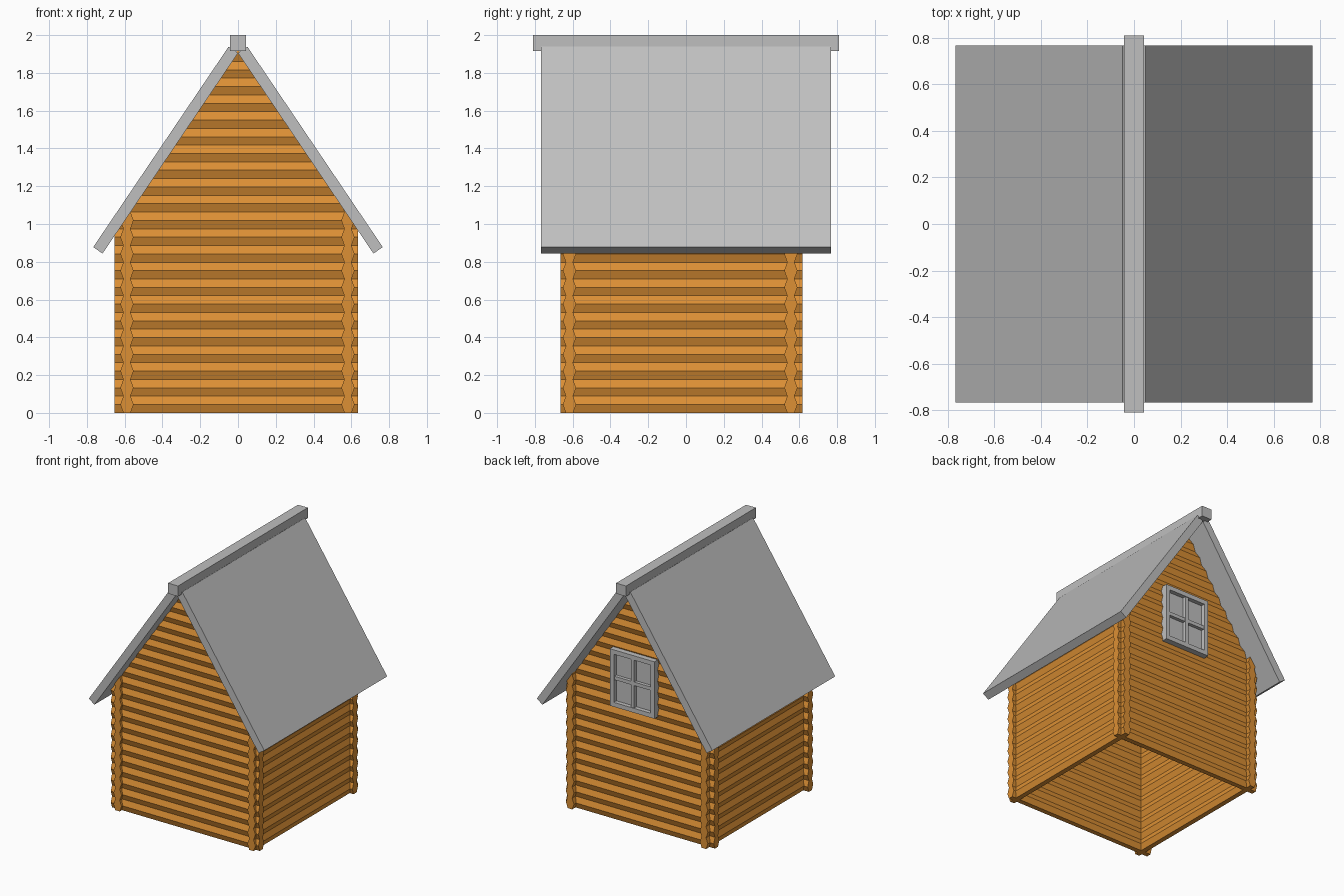
import bpy, bmesh, math
from mathutils import Vector, Matrix

if "Cube" in bpy.data.objects:
    bpy.data.objects.remove(bpy.data.objects["Cube"])


def material(name, rgb):
    m = bpy.data.materials.new(name)
    m.diffuse_color = (*rgb, 1)
    m.use_nodes = True
    m.node_tree.nodes["Principled BSDF"].inputs["Base Color"].default_value = m.diffuse_color
    return m


WOOD = material("warm_wood", (0.72, 0.28, 0.035))
GREY = material("light_grey", (0.52, 0.52, 0.52))

SLOPE = math.atan2(1.48, 1.0)      # roof pitch
APEX = 1.905                       # height where the roof undersides meet
PITCH = 0.0886                     # log height
WIDE, NARROW = 0.035, 0.019        # log half widths at middle and at joints


def finish(bm, name, mat):
    bmesh.ops.recalc_face_normals(bm, faces=bm.faces)
    me = bpy.data.meshes.new(name)
    bm.to_mesh(me)
    bm.free()
    me.materials.append(mat)
    ob = bpy.data.objects.new(name, me)
    bpy.context.collection.objects.link(ob)
    return ob


def add_box(bm, lo, hi, matrix=Matrix()):
    lo, hi = Vector(lo), Vector(hi)
    size = hi - lo
    m = matrix @ Matrix.Translation((lo + hi) / 2) @ Matrix.Diagonal((*size, 1))
    bmesh.ops.create_cube(bm, size=1, matrix=m)


def add_log(bm, axis, start, end, offset, z):
    """Six-sided log lying along x or y."""
    h = PITCH
    profile = [(-NARROW, 0), (NARROW, 0), (WIDE, h / 2),
               (NARROW, h), (-NARROW, h), (-WIDE, h / 2)]
    rings = []
    for t in (start, end):
        ring = []
        for d, dz in profile:
            co = (t, offset + d, z + dz) if axis == 'x' else (offset + d, t, z + dz)
            ring.append(bm.verts.new(co))
        rings.append(ring)
    for i in range(6):
        j = (i + 1) % 6
        bm.faces.new((rings[0][i], rings[0][j], rings[1][j], rings[1][i]))
    bm.faces.new(rings[0])
    bm.faces.new(rings[1])


def log_wall(name, axis, start, end, offset, count):
    """Stack of logs trimmed to the roof slopes."""
    bm = bmesh.new()
    for i in range(count):
        add_log(bm, axis, start, end, offset, i * PITCH)
    for side in (-1, 1):
        bmesh.ops.bisect_plane(
            bm, geom=bm.verts[:] + bm.edges[:] + bm.faces[:],
            plane_co=(0, 0, APEX + 0.02),
            plane_no=(side * math.sin(SLOPE), 0, math.cos(SLOPE)),
            clear_outer=True)
        bmesh.ops.holes_fill(bm, edges=[e for e in bm.edges if e.is_boundary], sides=0)
    return finish(bm, name, WOOD)


# Log walls with crossed, overhanging corners
log_wall("front_wall", 'x', -0.655, 0.635, -0.617, 22)
log_wall("back_wall", 'x', -0.655, 0.635, 0.555, 22)
log_wall("left_wall", 'y', -0.664, 0.617, -0.588, 13)
log_wall("right_wall", 'y', -0.664, 0.617, 0.582, 13)

# Roof slabs, sloping down from the apex
length = 0.717 / math.cos(SLOPE)
for side, name in ((1, "right_roof"), (-1, "left_roof")):
    bm = bmesh.new()
    tilt = Matrix.Translation((0, 0, APEX)) @ Matrix.Rotation(side * SLOPE, 4, 'Y')
    add_box(bm, (min(0, side * length), -0.767, 0),
            (max(0, side * length), 0.767, 0.06), tilt)
    finish(bm, name, GREY)

# Ridge beam
bm = bmesh.new()
add_box(bm, (-0.043, -0.81, 1.917), (0.043, 0.81, 2.0))
finish(bm, "ridge_beam", GREY)

# Back window: frame, cross bars and recessed pane
cx, cz, hw, hh, f = 0.03, 1.14, 0.195, 0.225, 0.035
y0, y1 = 0.55, 0.63
bm = bmesh.new()
for s in (-1, 1):
    xs = sorted((cx + s * hw, cx + s * (hw - f)))
    zs = sorted((cz + s * hh, cz + s * (hh - f)))
    add_box(bm, (xs[0], y0, cz - hh), (xs[1], y1, cz + hh))
    add_box(bm, (cx - hw + f, y0, zs[0]), (cx + hw - f, y1, zs[1]))
finish(bm, "window_frame", GREY)
bm = bmesh.new()
add_box(bm, (cx - 0.014, y0, cz - hh + f), (cx + 0.014, y1 - 0.006, cz + hh - f))
add_box(bm, (cx - hw + f, y0, cz - 0.014), (cx + hw - f, y1 - 0.007, cz + 0.014))
finish(bm, "window_bars", GREY)
bm = bmesh.new()
add_box(bm, (cx - hw + f, y0, cz - hh + f), (cx + hw - f, 0.597, cz + hh - f))
finish(bm, "window_pane", GREY)
